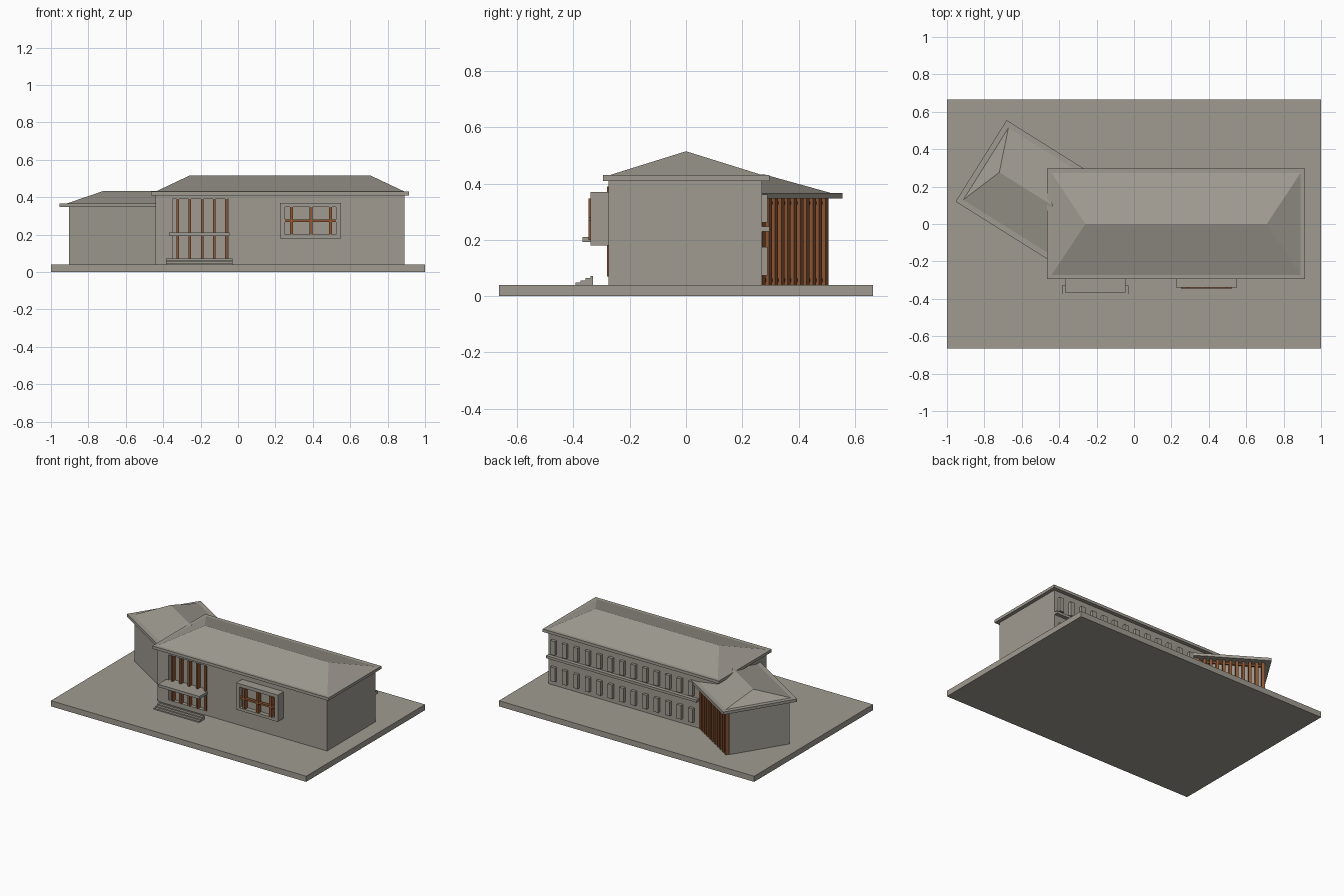
import bpy, bmesh, math
from mathutils import Matrix, Vector

if "Cube" in bpy.data.objects:
    bpy.data.objects.remove(bpy.data.objects["Cube"])


def material(name, rgb):
    m = bpy.data.materials.new(name)
    m.diffuse_color = (*rgb, 1)
    m.use_nodes = True
    m.node_tree.nodes["Principled BSDF"].inputs["Base Color"].default_value = m.diffuse_color
    return m


STONE = material("warm_grey", (0.35, 0.33, 0.285))
WOOD = material("wood_brown", (0.27, 0.095, 0.035))

# Local frame of the angled wing: x along its length, y across it
WING = Matrix.Translation((-0.8175, 0.3375, 0)) @ Matrix.Rotation(math.radians(-32.1), 4, 'Z')


def finish(name, bm, mat, frame):
    bmesh.ops.recalc_face_normals(bm, faces=bm.faces)
    me = bpy.data.meshes.new(name)
    bm.to_mesh(me)
    bm.free()
    ob = bpy.data.objects.new(name, me)
    ob.data.materials.append(mat)
    ob.matrix_world = frame
    bpy.context.collection.objects.link(ob)
    return ob


def boxes(name, items, mat=STONE, frame=Matrix()):
    """One object from boxes given as (x0, x1, y0, y1, z0, z1)."""
    bm = bmesh.new()
    for x0, x1, y0, y1, z0, z1 in items:
        centre = Vector((x0 + x1, y0 + y1, z0 + z1)) / 2
        size = Matrix.Diagonal((x1 - x0, y1 - y0, z1 - z0, 1))
        bmesh.ops.create_cube(bm, size=1, matrix=Matrix.Translation(centre) @ size)
    return finish(name, bm, mat, frame)


def hip_roof(name, x0, x1, y0, y1, z0, z1, r0, r1, frame=Matrix()):
    """Hip roof over a rectangle with its ridge from r0 to r1."""
    bm = bmesh.new()
    ym = (y0 + y1) / 2
    a, b, c, d = [bm.verts.new(p) for p in
                  ((x0, y0, z0), (x1, y0, z0), (x1, y1, z0), (x0, y1, z0))]
    e, f = bm.verts.new((r0, ym, z1)), bm.verts.new((r1, ym, z1))
    for face in ((d, c, b, a), (a, b, f, e), (c, d, e, f), (d, a, e), (b, c, f)):
        bm.faces.new(face)
    return finish(name, bm, STONE, frame)


# Ground slab
boxes("base_slab", [(-1, 1, -0.665, 0.665, 0, 0.04)])

# Main block with a recessed front entrance
main = boxes("main_walls", [(-0.44, 0.89, -0.275, 0.27, 0.04, 0.41)])
cutter = boxes("entrance_cutter", [(-0.35, -0.05, -0.30, -0.25, 0.07, 0.39)])
cutter.hide_render = True
cutter.hide_set(True)
mod = main.modifiers.new("entrance_recess", 'BOOLEAN')
mod.operation = 'DIFFERENCE'
mod.solver = 'EXACT'
mod.object = cutter
bpy.context.view_layer.objects.active = main
bpy.ops.object.modifier_apply(modifier=mod.name)
bpy.data.objects.remove(cutter)

boxes("main_eaves", [(-0.465, 0.915, -0.295, 0.297, 0.41, 0.43)])
hip_roof("main_roof", -0.44, 0.89, -0.272, 0.272, 0.43, 0.515, -0.26, 0.71)

# Angled wing
boxes("wing_walls", [(0.035, 0.61, -0.22, 0.20, 0.04, 0.35)], frame=WING)
boxes("wing_eaves", [(0, 0.61, -0.257, 0.257, 0.347, 0.367)], frame=WING)
hip_roof("wing_roof", 0.03, 0.63, -0.227, 0.227, 0.367, 0.433, 0.115, 0.60, frame=WING)

# Timber screen on the wing
screen = [(0.04 + i * 0.042, 0.06 + i * 0.042, 0.20, 0.224, 0.04, 0.347) for i in range(11)]
screen += [(0.04, 0.48, 0.20, 0.212, z, z + 0.012) for z in (0.05, 0.325)]
boxes("wing_timber_screen", screen, WOOD, WING)

# Entrance bars, canopy and steps
boxes("entrance_bars", [(x - 0.007, x + 0.007, -0.281, -0.25, 0.07, 0.39)
                        for x in (-0.322, -0.257, -0.191, -0.126, -0.062)], WOOD)
boxes("entrance_canopy", [(-0.37, -0.045, -0.367, -0.25, 0.192, 0.211)])
boxes("entrance_steps", [(-0.385, -0.03, -0.393 + i * 0.018, -0.33, 0.04 + i * 0.008, 0.048 + i * 0.008)
                         for i in range(4)])

# Projecting front window
boxes("bay_window_frame", [
    (0.225, 0.25, -0.34, -0.275, 0.18, 0.37), (0.525, 0.55, -0.34, -0.275, 0.18, 0.37),
    (0.25, 0.525, -0.34, -0.275, 0.18, 0.20), (0.25, 0.525, -0.34, -0.275, 0.347, 0.37),
    (0.25, 0.525, -0.31, -0.275, 0.20, 0.347)])
bars = [(x - 0.008, x + 0.008, -0.346, -0.31, 0.20, 0.347) for x in (0.285, 0.39, 0.495)]
bars.append((0.25, 0.525, -0.346, -0.325, 0.268, 0.281))
boxes("bay_window_bars", bars, WOOD)

# Rear facade: two rows of fins and a band between the floors
fins = [(0.825 - i * 0.09, 0.86 - i * 0.09, 0.26, 0.29, z, z + 0.10)
        for i in range(13) for z in (0.074, 0.262)]
boxes("rear_fins", fins)
boxes("rear_floor_band", [(-0.29, 0.89, 0.26, 0.296, 0.23, 0.248)])
